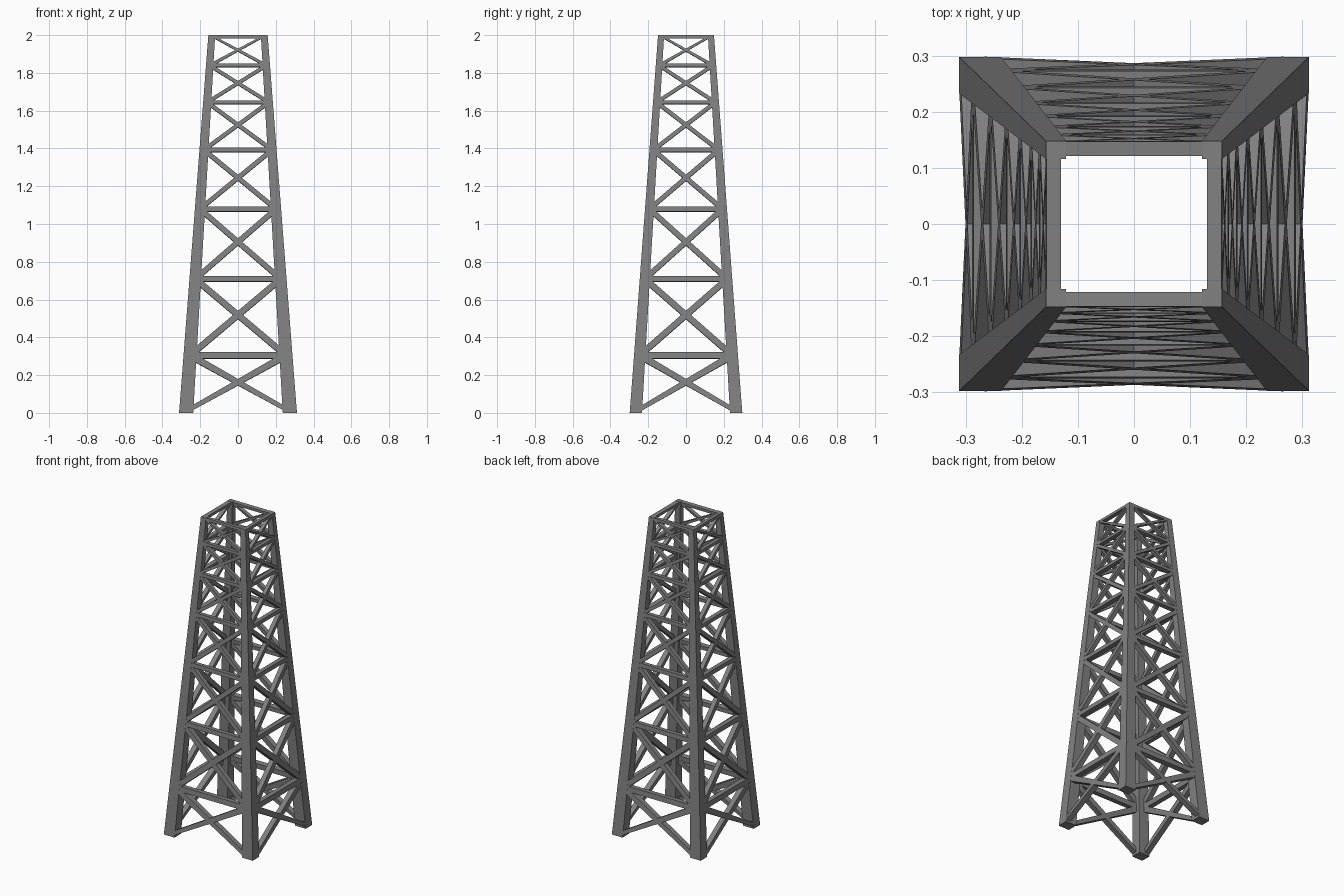
import bpy
import bmesh
from mathutils import Vector

cube = bpy.data.objects.get("Cube")
if cube:
    bpy.data.objects.remove(cube, do_unlink=True)

HEIGHT = 2.0
LEVELS = [0, 0.305, 0.71, 1.08, 1.393, 1.645, 1.84, HEIGHT]

steel = bpy.data.materials.new("grey steel")
steel.use_nodes = True
GREY = (0.22, 0.22, 0.22, 1)
steel.diffuse_color = GREY
steel.node_tree.nodes["Principled BSDF"].inputs["Base Color"].default_value = GREY


def taper(bottom, top, z):
    return bottom + (top - bottom) * z / HEIGHT


def half(axis, z):
    """Half width of the tower along x (0) or y (1)."""
    return taper(0.312, 0.157, z) if axis == 0 else taper(0.298, 0.148, z)


def leg_size(axis, z):
    return taper(0.075, 0.036, z) if axis == 0 else taper(0.065, 0.032, z)


def prism(bm, start, end):
    """Join two four-point rings into a closed bar."""
    a = [bm.verts.new(p) for p in start]
    b = [bm.verts.new(p) for p in end]
    bm.faces.new(a)
    bm.faces.new(b[::-1])
    for i in range(4):
        j = (i + 1) % 4
        bm.faces.new((a[j], a[i], b[i], b[j]))


def finish(bm, name):
    bmesh.ops.recalc_face_normals(bm, faces=bm.faces)
    mesh = bpy.data.meshes.new(name)
    bm.to_mesh(mesh)
    bm.free()
    mesh.materials.append(steel)
    obj = bpy.data.objects.new(name, mesh)
    bpy.context.collection.objects.link(obj)


def wall_point(axis, sign, side, z):
    """Point on a wall's outer plane, at the middle of the leg on one side."""
    p = Vector((0, 0, z))
    p[axis] = side * (half(axis, z) - leg_size(axis, z) / 2)
    p[1 - axis] = sign * half(1 - axis, z)
    return p


def wall_bar(bm, axis, sign, p, q, width, depth):
    """Flat bar lying just inside the sloping wall plane."""
    across = 1 - axis
    normal = Vector((0, 0, (half(across, 0) - half(across, HEIGHT)) / HEIGHT))
    normal[across] = sign
    normal.normalize()
    edge = normal.cross(q - p).normalized() * width / 2

    def ring(c):
        outer, inner = c - normal * 0.001, c - normal * depth
        points = [outer - edge, outer + edge, inner + edge, inner - edge]
        for v in points:
            v.z = min(max(v.z, 0), HEIGHT)
        return points

    prism(bm, ring(p), ring(q))


# Tapered corner legs
for y_name, sy in (("front", -1), ("back", 1)):
    for x_name, sx in (("right", -1), ("left", 1)):
        bm = bmesh.new()
        rings = []
        for z in (0, HEIGHT):
            xo, yo = half(0, z), half(1, z)
            xi, yi = xo - leg_size(0, z), yo - leg_size(1, z)
            rings.append([(sx * x, sy * y, z) for x, y in
                          ((xo, yo), (xi, yo), (xi, yi), (xo, yi))])
        prism(bm, *rings)
        finish(bm, f"{y_name}_{x_name}_leg")

# Horizontal beams and crossed braces on each wall
WALLS = {"front": (0, -1), "back": (0, 1), "right": (1, -1), "left": (1, 1)}
for name, (axis, sign) in WALLS.items():
    beams, braces = bmesh.new(), bmesh.new()
    for low, high in zip(LEVELS, LEVELS[1:]):
        width = taper(0.036, 0.017, high)
        depth = taper(0.036, 0.027, high)
        z = min(high, HEIGHT - width / 2)
        wall_bar(beams, axis, sign, wall_point(axis, sign, -1, z),
                 wall_point(axis, sign, 1, z), width, depth)
        middle = (low + high) / 2
        for side in (-1, 1):
            wall_bar(braces, axis, sign, wall_point(axis, sign, side, low),
                     wall_point(axis, sign, -side, high),
                     taper(0.039, 0.016, middle), taper(0.036, 0.024, middle))
    finish(beams, f"{name}_beams")
    finish(braces, f"{name}_cross_braces")
